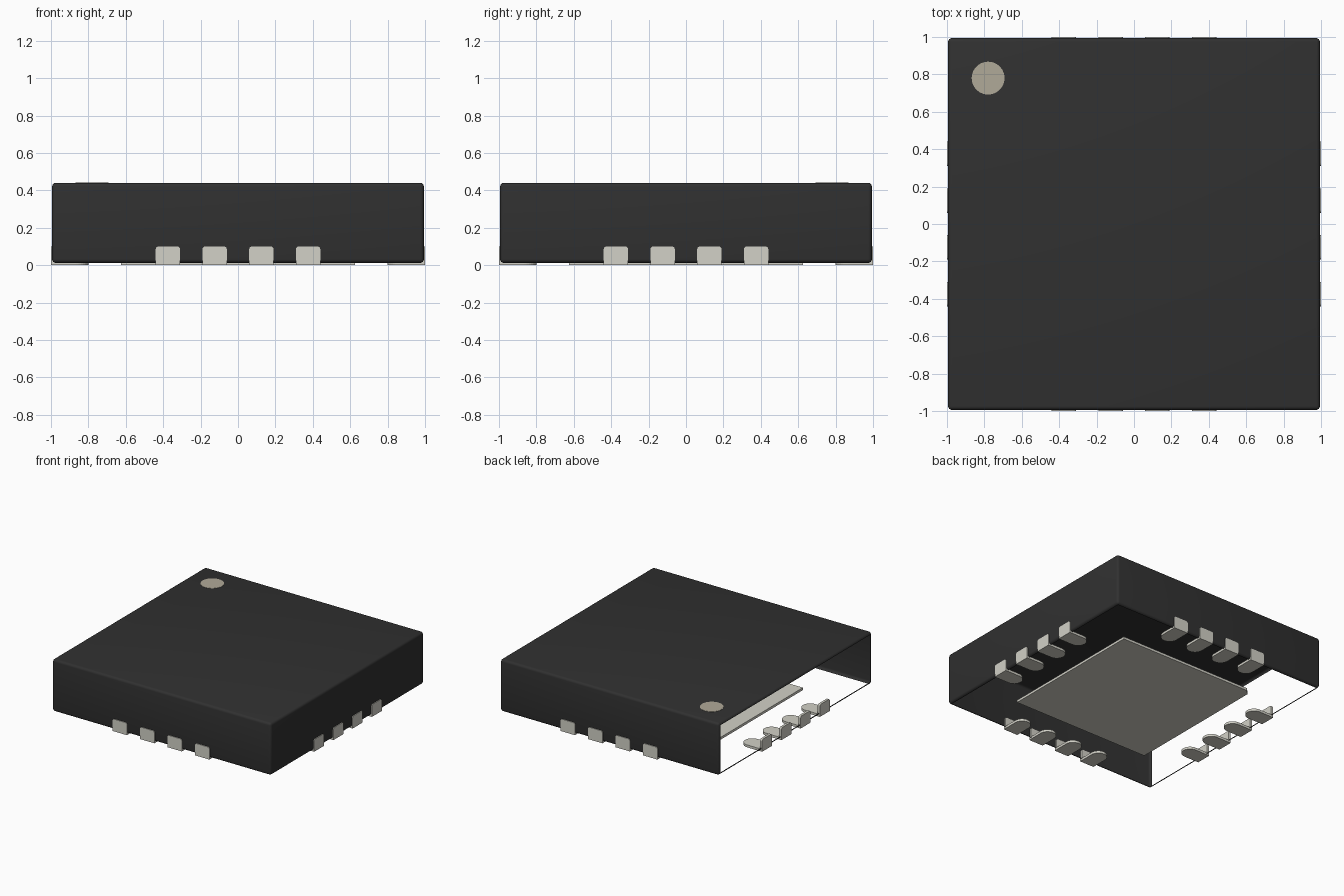
import bpy, bmesh, math
from mathutils import Matrix, Vector

old = bpy.data.objects.get("Cube")
if old:
    bpy.data.objects.remove(old, do_unlink=True)


def material(name, rgb):
    m = bpy.data.materials.new(name)
    m.use_nodes = True
    m.diffuse_color = (*rgb, 1)
    m.node_tree.nodes["Principled BSDF"].inputs["Base Color"].default_value = (*rgb, 1)
    return m


black = material("black resin", (0.03, 0.03, 0.03))
metal = material("pale metal", (0.645, 0.638, 0.571))
tan = material("tan marking", (0.434, 0.398, 0.316))


def finish(bm, name, mat):
    mesh = bpy.data.meshes.new(name)
    bm.to_mesh(mesh)
    bm.free()
    mesh.materials.append(mat)
    obj = bpy.data.objects.new(name, mesh)
    bpy.context.collection.objects.link(obj)
    return obj


def prism(bm, outline, depth, matrix=Matrix()):
    """Extrude a flat outline along its local z and place it with a matrix."""
    verts = [bm.verts.new((x, y, 0)) for x, y in outline]
    base = bm.faces.new(verts)
    ext = bmesh.ops.extrude_face_region(bm, geom=[base], use_keep_orig=True)
    top = [v for v in ext["geom"] if isinstance(v, bmesh.types.BMVert)]
    bmesh.ops.translate(bm, verts=top, vec=(0, 0, depth))
    bmesh.ops.transform(bm, matrix=matrix, verts=verts + top)
    bmesh.ops.recalc_face_normals(bm, faces=bm.faces)


def arc(cx, cy, r, start, end, steps):
    angles = [math.radians(start + (end - start) * i / steps) for i in range(steps + 1)]
    return [(cx + r * math.cos(a), cy + r * math.sin(a)) for a in angles]


def rounded_rect(w, h, r):
    pts = []
    for i, (sx, sy) in enumerate(((1, 1), (-1, 1), (-1, -1), (1, -1))):
        pts += arc(sx * (w / 2 - r), sy * (h / 2 - r), r, 90 * i, 90 * i + 90, 4)
    return pts


# Body: rounded thin shell, open underneath and on its -x side
HALF, BOTTOM, TOP = 0.994, 0.012, 0.44
bm = bmesh.new()
bmesh.ops.create_cube(bm, size=1, matrix=Matrix.Translation((0, 0, (TOP + BOTTOM) / 2))
                      @ Matrix.Diagonal((2 * HALF, 2 * HALF, TOP - BOTTOM, 1)))
bmesh.ops.bevel(bm, geom=bm.edges[:], offset=0.02, segments=4, profile=0.5, affect='EDGES')
bm.normal_update()
open_sides = [f for f in bm.faces if f.calc_area() > 0.3
              and (f.normal.z < -0.99 or f.normal.x < -0.99)]
bmesh.ops.delete(bm, geom=open_sides, context='FACES')
body = finish(bm, "body", black)

# Leads: an upright plate and a round-ended foot, four on each side
WIDTH, THICK = 0.13, 0.02
foot = [(WIDTH / 2, -1), *arc(0, -0.8 - WIDTH / 2, WIDTH / 2, 0, 180, 16), (-WIDTH / 2, -1)]
plate = rounded_rect(WIDTH, 0.1, 0.015)
upright = Matrix.Translation((0, -1 + THICK, 0.05)) @ Matrix.Rotation(math.pi / 2, 4, 'X')
for side, name in enumerate(("front", "left", "back", "right")):
    turn = Matrix.Rotation(side * math.pi / 2, 4, 'Z')
    bm = bmesh.new()
    for i in range(4):
        place = turn @ Matrix.Translation((-0.375 + 0.25 * i, 0, 0))
        prism(bm, foot, THICK, place)
        prism(bm, plate, THICK, place @ upright)
    finish(bm, name + "_leads", metal)

# Thermal pad with one clipped corner
P, CUT = 0.625, 0.04
bm = bmesh.new()
prism(bm, [(-P, -P), (P, -P), (P, P), (CUT - P, P), (-P, P - CUT)], THICK)
finish(bm, "thermal_pad", metal)

# Corner marking disc
bm = bmesh.new()
prism(bm, arc(0, 0, 0.088, 0, 350, 35), 0.004, Matrix.Translation((-0.78, 0.78, TOP - 0.002)))
finish(bm, "corner_mark", tan)

# Smooth shading on the rounded edges
bpy.ops.object.select_all(action='DESELECT')
body.select_set(True)
bpy.context.view_layer.objects.active = body
bpy.ops.object.shade_smooth_by_angle(angle=math.radians(30))
